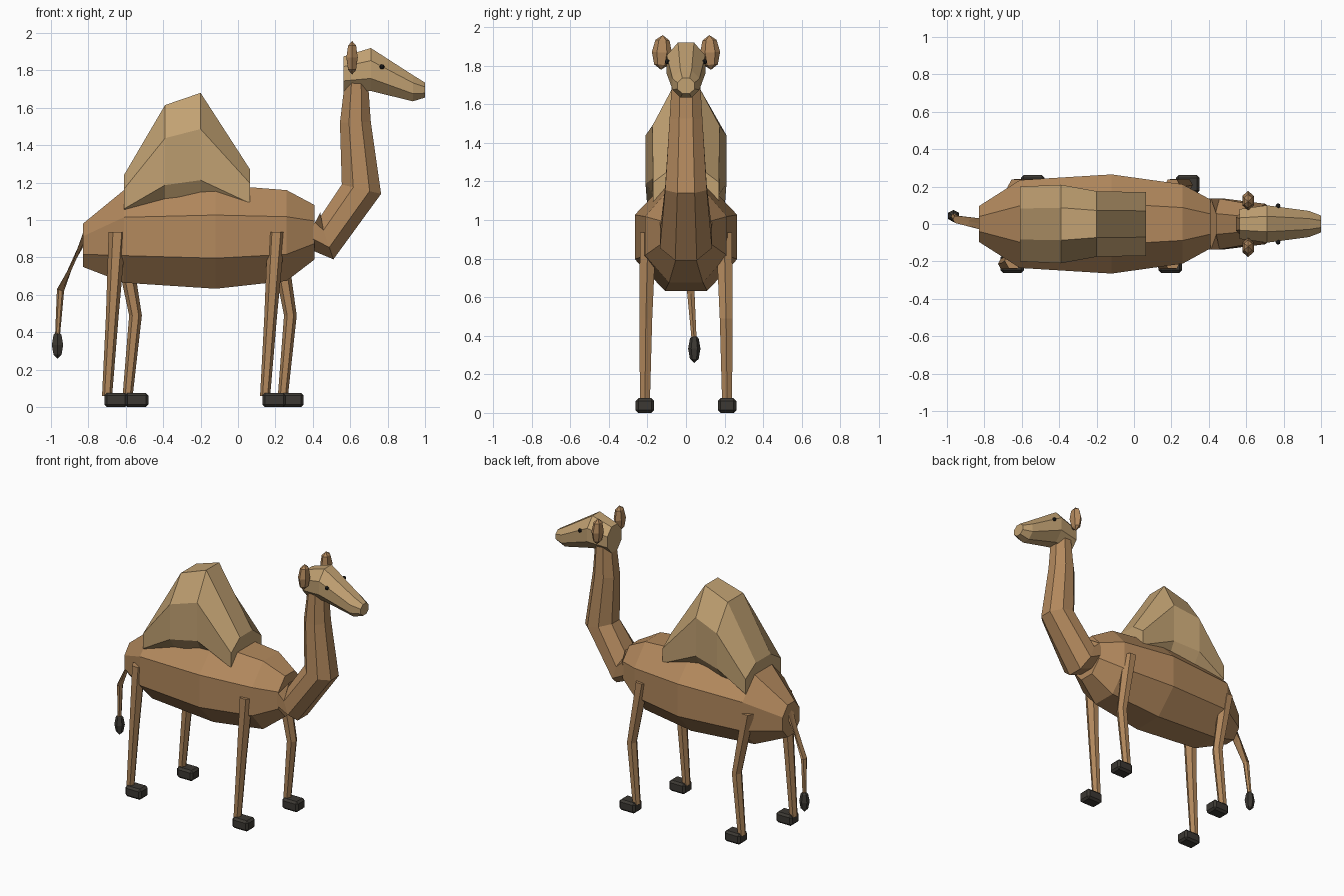
import bpy, bmesh, math
from mathutils import Vector, Matrix

if "Cube" in bpy.data.objects:
    bpy.data.objects.remove(bpy.data.objects["Cube"])


def material(name, rgb):
    m = bpy.data.materials.new(name)
    m.diffuse_color = (*rgb, 1)
    m.use_nodes = True
    m.node_tree.nodes["Principled BSDF"].inputs["Base Color"].default_value = m.diffuse_color
    return m


COAT = material("coat", (0.45, 0.25, 0.11))
PALE = material("pale_coat", (0.54, 0.36, 0.17))
DARK = material("dark", (0.045, 0.04, 0.033))
BLACK = material("eye_black", (0.012, 0.012, 0.012))


def finish(name, bm, mat):
    bmesh.ops.recalc_face_normals(bm, faces=bm.faces[:])
    me = bpy.data.meshes.new(name)
    bm.to_mesh(me)
    bm.free()
    me.materials.append(mat)
    ob = bpy.data.objects.new(name, me)
    bpy.context.collection.objects.link(ob)
    return ob


def loft(name, rings, mat, sides=8):
    """Rings are (x1, z1, x2, z2, half_width, y): two opposite extremes and a width."""
    bm = bmesh.new()
    angles = [math.pi / sides + 2 * math.pi * k / sides for k in range(sides)]
    cmax = max(abs(math.cos(a)) for a in angles)
    smax = max(abs(math.sin(a)) for a in angles)
    loops = []
    for x1, z1, x2, z2, hy, y in rings:
        c = Vector(((x1 + x2) / 2, y, (z1 + z2) / 2))
        v = Vector(((x2 - x1) / 2, 0, (z2 - z1) / 2))
        loops.append([bm.verts.new(c + v * (math.sin(a) / smax)
                                   + Vector((0, hy * math.cos(a) / cmax, 0))) for a in angles])
    for p, q in zip(loops, loops[1:]):
        for i in range(sides):
            j = (i + 1) % sides
            bm.faces.new((p[i], p[j], q[j], q[i]))
    bm.faces.new(loops[0])
    bm.faces.new(loops[-1])
    return finish(name, bm, mat)


def upright(sections):
    return [(x, lo, x, hi, hy, 0) for x, lo, hi, hy in sections]


def ball(name, loc, size, mat, seg=6, rings=4, tilt=0):
    bm = bmesh.new()
    bmesh.ops.create_uvsphere(bm, u_segments=seg, v_segments=rings, radius=1)
    m = Matrix.Translation(loc) @ Matrix.Rotation(tilt, 4, 'X') @ Matrix.Diagonal((*size, 1))
    bmesh.ops.transform(bm, matrix=m, verts=bm.verts[:])
    return finish(name, bm, mat)


# Body, hump and head: octagonal lofts along x (x, bottom, top, half width)
loft("body", upright([(-0.83, 0.75, 0.98, 0.095), (-0.61, 0.665, 1.16, 0.235),
                      (-0.12, 0.633, 1.19, 0.265), (0.26, 0.675, 1.16, 0.212),
                      (0.41, 0.79, 1.08, 0.13)]), COAT)
loft("hump", upright([(-0.61, 0.985, 1.24, 0.20), (-0.39, 1.01, 1.615, 0.21),
                      (-0.20, 1.02, 1.68, 0.175), (0.065, 1.015, 1.27, 0.17)]), PALE)
loft("head", upright([(0.565, 1.69, 1.875, 0.08), (0.71, 1.69, 1.92, 0.10),
                      (0.935, 1.635, 1.775, 0.07), (1.0, 1.655, 1.735, 0.045)]), PALE)

# Neck: rings tilted to follow the bend
loft("neck", [(0.345, 0.86, 0.44, 1.04, 0.135, 0), (0.51, 0.79, 0.435, 1.01, 0.135, 0),
              (0.765, 1.14, 0.555, 1.19, 0.108, 0), (0.71, 1.525, 0.545, 1.52, 0.085, 0),
              (0.695, 1.74, 0.57, 1.73, 0.072, 0)], COAT)

# Ears and eyes
for side, s in (("right", -1), ("left", 1)):
    ball(side + "_ear", (0.61, s * 0.125, 1.868), (0.035, 0.052, 0.09), COAT, tilt=s * 0.05)
    ball(side + "_eye", (0.77, s * 0.097, 1.82), (0.013, 0.013, 0.013), BLACK, 8, 6)

# Legs (top x, knee x, ankle x) with block feet
for name, s, top, knee, ankle in (("rear_right", -1, -0.645, -0.672, -0.70),
                                  ("rear_left", 1, -0.63, -0.548, -0.59),
                                  ("front_right", -1, 0.205, 0.175, 0.145),
                                  ("front_left", 1, 0.205, 0.28, 0.24)):
    loft(name + "_leg", [(top - 0.047, 0.935, top + 0.047, 0.935, 0.042, s * 0.197),
                         (knee - 0.034, 0.49, knee + 0.034, 0.49, 0.033, s * 0.208),
                         (ankle - 0.027, 0.06, ankle + 0.027, 0.06, 0.026, s * 0.213)], COAT, 6)
    bm = bmesh.new()
    bmesh.ops.create_cube(bm, size=1, matrix=Matrix.Translation((ankle + 0.048, s * 0.213, 0.038))
                          @ Matrix.Diagonal((0.126, 0.096, 0.076, 1)))
    bmesh.ops.bevel(bm, geom=bm.edges[:], offset=0.014, segments=1, affect='EDGES')
    finish(name + "_foot", bm, DARK)

# Tail and tuft
loft("tail", [(-0.82, 0.87, -0.82, 0.955, 0.03, 0.0), (-0.968, 0.63, -0.93, 0.62, 0.019, 0.025),
              (-0.978, 0.38, -0.952, 0.38, 0.013, 0.042)], COAT, 6)
ball("tail_tuft", (-0.965, 0.043, 0.333), (0.035, 0.032, 0.075), DARK)
